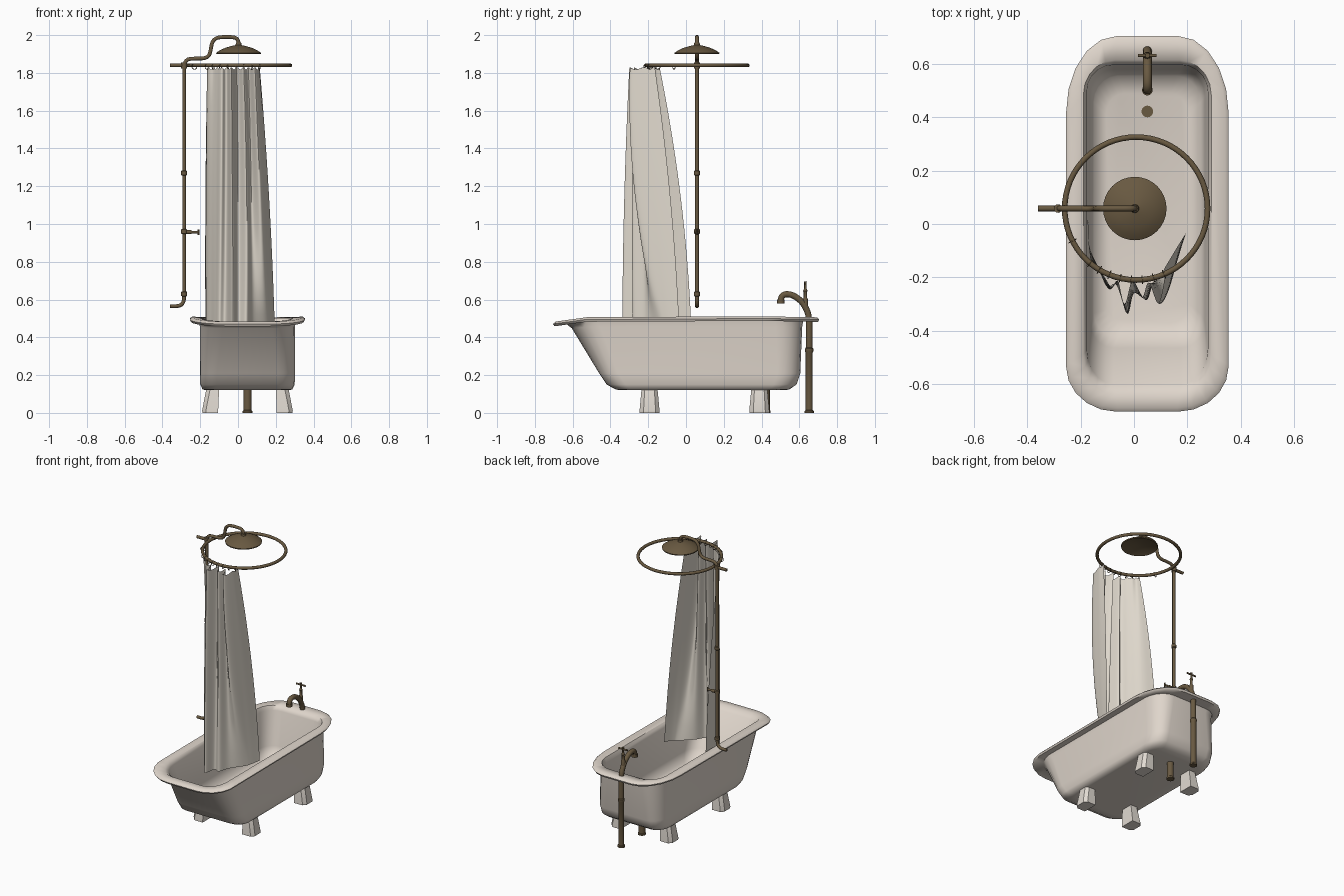
import bpy, bmesh, math
from mathutils import Vector

cube = bpy.data.objects.get("Cube")
if cube:
    bpy.data.objects.remove(cube, do_unlink=True)


def material(name, color):
    m = bpy.data.materials.new(name)
    m.use_nodes = True
    m.diffuse_color = (*color, 1)
    bsdf = m.node_tree.nodes["Principled BSDF"]
    bsdf.inputs["Base Color"].default_value = (*color, 1)
    bsdf.inputs["Roughness"].default_value = 0.5
    return m


ENAMEL = material("warm white enamel", (0.74, 0.67, 0.60))
CLOTH = material("cream cloth", (0.73, 0.68, 0.60))
FOOT = material("pale foot", (0.76, 0.71, 0.65))
BRASS = material("aged brass", (0.14, 0.10, 0.053))
TUB_X, PIPE_Y, RAIL_Z = 0.05, 0.058, 1.84


def smooth(obj, angle):
    bpy.ops.object.select_all(action="DESELECT")
    obj.select_set(True)
    bpy.context.view_layer.objects.active = obj
    bpy.ops.object.shade_smooth_by_angle(angle=math.radians(angle))


def loft(name, rings, mat, angle=35, closed=True, caps=True):
    """Skin a list of point rings."""
    bm = bmesh.new()
    rows = [[bm.verts.new(p) for p in ring] for ring in rings]
    n = len(rows[0])
    for a, b in zip(rows, rows[1:]):
        for i in range(n if closed else n - 1):
            j = (i + 1) % n
            bm.faces.new((a[i], a[j], b[j], b[i]))
    if caps:
        bm.faces.new(rows[0][::-1])
        bm.faces.new(rows[-1])
    bmesh.ops.recalc_face_normals(bm, faces=bm.faces)
    mesh = bpy.data.meshes.new(name)
    bm.to_mesh(mesh)
    bm.free()
    mesh.materials.append(mat)
    obj = bpy.data.objects.new(name, mesh)
    bpy.context.collection.objects.link(obj)
    smooth(obj, angle)


def lathe(name, profile, x, y, sides=16):
    """Turn a (radius, z) profile about a vertical axis."""
    rings = [[(x + r * math.cos(math.tau * i / sides), y + r * math.sin(math.tau * i / sides), z)
              for i in range(sides)] for r, z in profile]
    loft(name, rings, BRASS)


def spline(points, steps):
    """Smooth path through the given points."""
    p = [Vector(q) for q in points]
    p = [2 * p[0] - p[1]] + p + [2 * p[-1] - p[-2]]
    out = []
    for a, b, c, d in zip(p, p[1:], p[2:], p[3:]):
        for s in range(steps):
            t = s / steps
            out.append(0.5 * (2 * b + (c - a) * t + (2 * a - 5 * b + 4 * c - d) * t * t
                              + (3 * b - a - 3 * c + d) * t ** 3))
    return out + [p[-2]]


def tube(name, points, radius, closed=False):
    """Round pipe along a path."""
    curve = bpy.data.curves.new(name, "CURVE")
    curve.dimensions = "3D"
    curve.bevel_depth, curve.bevel_resolution = radius, 3
    curve.use_fill_caps = True
    line = curve.splines.new("POLY")
    line.points.add(len(points) - 1)
    for q, v in zip(line.points, points):
        q.co = (*v, 1)
    line.use_cyclic_u = closed
    curve.materials.append(BRASS)
    obj = bpy.data.objects.new(name, curve)
    bpy.context.collection.objects.link(obj)
    bpy.ops.object.select_all(action="DESELECT")
    obj.select_set(True)
    bpy.context.view_layer.objects.active = obj
    bpy.ops.object.convert(target="MESH")
    smooth(bpy.context.object, 50)


def ramp(v, lo, hi):
    return min(1, max(0, (v - lo) / (hi - lo)))


# Bathtub: rounded rings lofted up the outside, over the rim, down the inside
def tub_ring(y0, y1, hw, rx, rf, rb, z, droop, seg=5):
    ring = []
    for q, (sx, ye, ry) in enumerate(((1, y1, rb), (-1, y1, rb), (-1, y0, rf), (1, y0, rf))):
        cx, cy = sx * (hw - rx), ye - ry if ye == y1 else ye + ry
        for k in range(seg + 1):
            a = math.pi / 2 * (q + k / seg)
            y = cy + ry * math.sin(a)
            dz = 0.028 * ramp(-y, 0.5, 0.7) + 0.008 * ramp(-y, 0.2, 0.5) + 0.012 * ramp(y, 0, 0.7)
            ring.append((TUB_X + cx + rx * math.cos(a), y, z - droop * dz))
    return ring


TUB = [
    (-0.32, 0.50, 0.20, 0.06, 0.06, 0.08, 0.12, 0), (-0.37, 0.545, 0.237, 0.08, 0.08, 0.10, 0.123, 0),
    (-0.42, 0.585, 0.25, 0.09, 0.10, 0.12, 0.15, 0), (-0.46, 0.605, 0.252, 0.09, 0.10, 0.12, 0.21, 0),
    (-0.605, 0.615, 0.252, 0.12, 0.15, 0.14, 0.46, 0.5), (-0.63, 0.62, 0.256, 0.12, 0.15, 0.15, 0.494, 1),
    (-0.697, 0.699, 0.299, 0.19, 0.17, 0.29, 0.494, 1), (-0.704, 0.705, 0.305, 0.19, 0.17, 0.29, 0.507, 1),
    (-0.69, 0.692, 0.292, 0.18, 0.17, 0.27, 0.518, 1), (-0.64, 0.615, 0.24, 0.12, 0.15, 0.13, 0.512, 1),
    (-0.60, 0.597, 0.227, 0.10, 0.13, 0.10, 0.482, 1), (-0.465, 0.58, 0.216, 0.09, 0.10, 0.10, 0.23, 0),
    (-0.425, 0.555, 0.20, 0.09, 0.09, 0.10, 0.172, 0), (-0.37, 0.49, 0.155, 0.07, 0.07, 0.08, 0.15, 0)]
loft("bathtub", [tub_ring(*r) for r in TUB], ENAMEL, 60)

# Four splayed feet
for side, sx in (("left", 1), ("right", -1)):
    for end, fy in (("front", -0.193), ("back", 0.388)):
        rings = []
        for z, inner, outer, hy in ((0, 0.155, 0.238, 0.053), (0.012, 0.155, 0.24, 0.053), (0.13, 0.15, 0.217, 0.042)):
            rings.append([(TUB_X + sx * x, fy + y, z) for x, y in
                          ((inner, -hy), (outer - 0.02, -hy), (outer, -hy * 0.6),
                           (outer, hy * 0.6), (outer - 0.02, hy), (inner, hy))])
        loft(f"{end}_{side}_foot", rings, FOOT, 25)

# Drain pipe
lathe("drain_pipe", [(0.026, 0), (0.026, 0.01), (0.022, 0.014), (0.022, 0.155)], TUB_X, 0.422)

# Floor standing tap with spout and cross handle
lathe("tap_stand", [(0.025, 0), (0.025, 0.01), (0.019, 0.014), (0.019, 0.32), (0.022, 0.325),
                    (0.022, 0.34), (0.018, 0.345), (0.018, 0.49)], TUB_X, 0.652)
SPOUT = [(0.652, 0.48), (0.645, 0.53), (0.615, 0.585), (0.57, 0.62), (0.53, 0.628), (0.507, 0.615), (0.502, 0.585)]
tube("tap_spout", spline([(TUB_X, y, z) for y, z in SPOUT], 4), 0.017)
lathe("spout_tip", [(0.02, 0.58), (0.02, 0.60)], TUB_X, 0.502)
lathe("tap_stem", [(0.014, 0.55), (0.014, 0.60), (0.009, 0.61), (0.009, 0.64), (0.012, 0.645), (0.006, 0.66),
                   (0.006, 0.69), (0.009, 0.695)], TUB_X, 0.632, 12)
tube("tap_handle", [(TUB_X - 0.035, 0.632, 0.682), (TUB_X + 0.035, 0.632, 0.682)], 0.006)

# Shower riser: bent foot, straight pipe, S bend to the head
FOOT_BEND = [(-0.36, 0.565), (-0.325, 0.565), (-0.30, 0.573), (-0.287, 0.595), (-0.285, 0.63)]
HEAD_BEND = [(-0.285, 1.80), (-0.283, 1.845), (-0.265, 1.871), (-0.22, 1.876), (-0.175, 1.879), (-0.15, 1.90),
             (-0.138, 1.955), (-0.12, 1.98), (-0.09, 1.989), (-0.03, 1.989), (-0.006, 1.98), (0.003, 1.96),
             (0.003, 1.93)]
tube("riser_pipe", [p for bend in (FOOT_BEND, HEAD_BEND)
                    for p in spline([(x, PIPE_Y, z) for x, z in bend], 3)], 0.0105)
for i, z in enumerate((0.63, 0.96, 1.27)):
    lathe(f"riser_collar_{i + 1}", [(0.012, z - 0.013), (0.016, z - 0.01), (0.016, z + 0.01), (0.012, z + 0.013)],
          -0.285, PIPE_Y)
for part, x0, x1, hz, r in (("stem", -0.285, -0.21, 0, 0.007), ("body", -0.285, -0.245, 0, 0.011),
                            ("handle", -0.21, -0.21, 0.014, 0.005)):
    tube(f"valve_{part}", [(x0, PIPE_Y, 0.957 - hz), (x1, PIPE_Y, 0.957 + hz)], r)

# Domed shower head, hollow underneath
lathe("shower_head", [(0.02, 1.92), (0.10, 1.906), (0.117, 1.899), (0.119, 1.906), (0.10, 1.919), (0.07, 1.933),
                      (0.035, 1.943), (0.016, 1.947), (0.014, 1.96)], 0.003, PIPE_Y, 32)


# Curtain rail hoop and its bracket
def on_rail(a, z=RAIL_Z, r=0.268):
    return (0.008 + r * math.cos(a), PIPE_Y + r * math.sin(a), z)


tube("curtain_rail", [on_rail(math.tau * i / 64) for i in range(64)], 0.0105, closed=True)
tube("rail_bracket", [(-0.36, PIPE_Y, RAIL_Z), (-0.26, PIPE_Y, RAIL_Z)], 0.0105)
lathe("rail_clamp", [(0.016, RAIL_Z - 0.016), (0.016, RAIL_Z + 0.016)], -0.285, PIPE_Y)

# Small hooks hanging on the rail, one left loose
for i, degrees in enumerate([207] + list(range(230, 296, 9))):
    a = math.radians(degrees)
    out = Vector((math.cos(a), math.sin(a), 0))
    centre = Vector(on_rail(a, RAIL_Z - 0.006))
    tube(f"curtain_hook_{i + 1}", [centre + 0.015 * (out * math.cos(t) + Vector((0, 0, math.sin(t))))
                                   for t in (math.tau * k / 12 for k in range(12))], 0.002, closed=True)

# Gathered curtain: pleated top edge blending through a middle line to a wider bottom edge
TOP = [(-0.163, -0.14), (-0.155, -0.165), (-0.13, -0.175), (-0.11, -0.20), (-0.085, -0.235), (-0.06, -0.215),
       (-0.035, -0.30), (-0.005, -0.21), (0.03, -0.275), (0.055, -0.22), (0.09, -0.297), (0.112, -0.22), (0.115, -0.165)]
MID = [(-0.172, -0.035), (-0.165, -0.11), (-0.135, -0.165), (-0.115, -0.20), (-0.09, -0.245), (-0.06, -0.225),
       (-0.03, -0.325), (0.0, -0.235), (0.045, -0.285), (0.07, -0.22), (0.115, -0.277), (0.145, -0.18), (0.16, -0.09)]
LOW = [(-0.172, 0.03), (-0.168, -0.08), (-0.14, -0.15), (-0.12, -0.20), (-0.10, -0.235), (-0.065, -0.23),
       (-0.025, -0.337), (0.0, -0.26), (0.045, -0.28), (0.08, -0.21), (0.15, -0.13), (0.172, -0.10), (0.195, -0.035)]
top, mid, low = (spline([(x, y, 0) for x, y in edge], 7) for edge in (TOP, MID, LOW))
ROWS, H = 18, 0.44
rows = []
for r in range(ROWS + 1):
    u = (r / ROWS) ** 1.3
    weights = ((u - H) * (u - 1) / H, u * (1 - u) / (H - H * H), u * (u - H) / (1 - H))
    row = []
    for i, edges in enumerate(zip(top, mid, low)):
        scallop = 0.012 * (1 - u) ** 8 * math.sin(math.pi * i / 7) ** 2
        p = sum((e * w for e, w in zip(edges, weights)), Vector())
        drop = 1.435 - 0.045 * (i / len(top)) ** 2
        row.append((p.x, p.y, 1.83 - scallop - u * drop))
    rows.append(row)
loft("shower_curtain", rows, CLOTH, 60, closed=False, caps=False)
